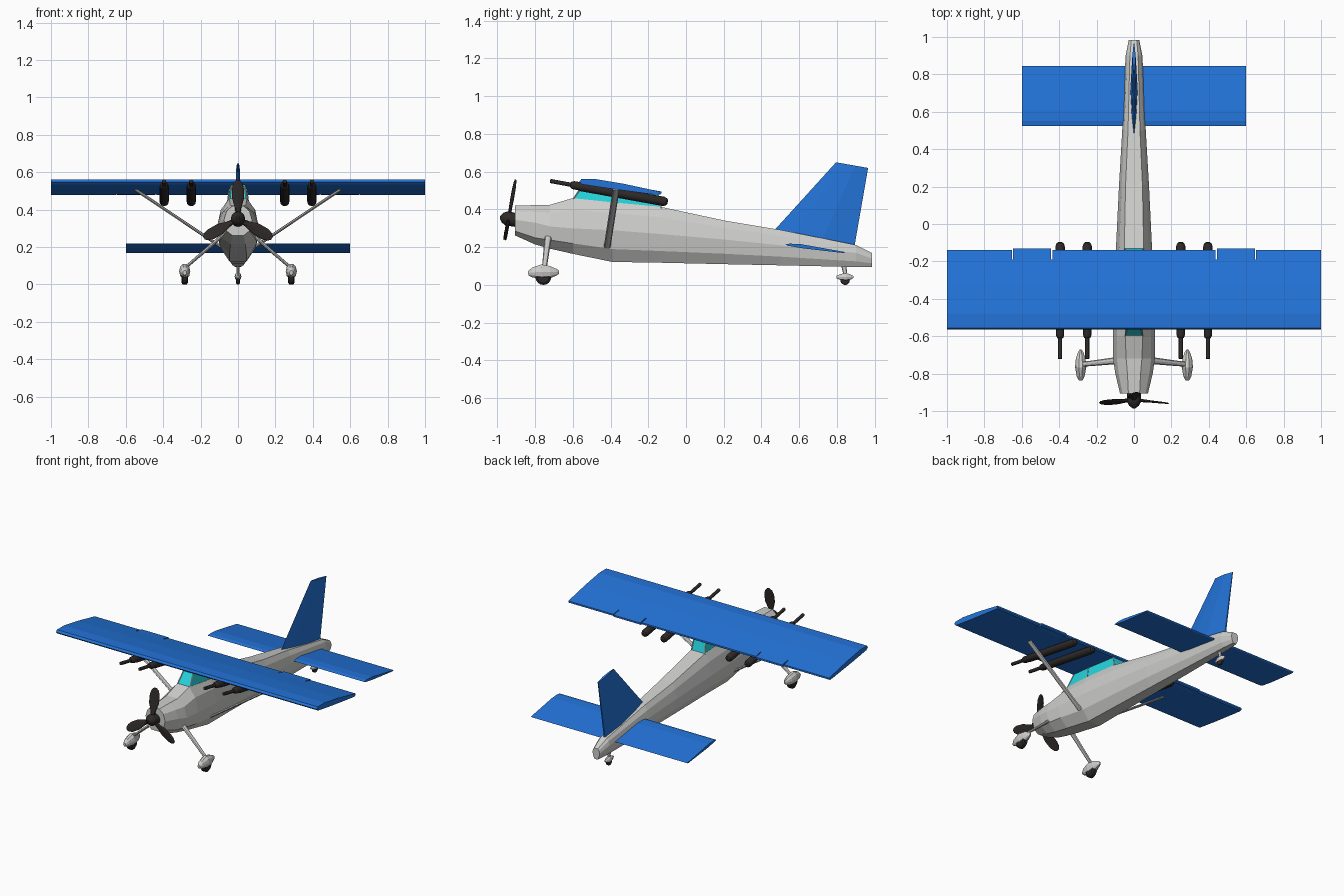
import bpy, bmesh, math
from mathutils import Vector, Matrix

if "Cube" in bpy.data.objects:
    bpy.data.objects.remove(bpy.data.objects["Cube"])


def material(name, rgb):
    m = bpy.data.materials.new(name)
    m.diffuse_color = (*rgb, 1)
    m.use_nodes = True
    m.node_tree.nodes["Principled BSDF"].inputs["Base Color"].default_value = m.diffuse_color
    return m


GREY = material("light_grey", (0.62, 0.62, 0.61))
BLUE = material("blue", (0.017, 0.175, 0.70))
CYAN = material("cyan_glass", (0.02, 0.68, 0.75))
DARK = material("dark_brown_grey", (0.027, 0.022, 0.021))


def loft(name, rings, mat, smooth=False):
    """Skin equal-sized rings of points and cap both ends."""
    bm = bmesh.new()
    vs = [[bm.verts.new(p) for p in r] for r in rings]
    n = len(vs[0])
    for a, b in zip(vs, vs[1:]):
        for i in range(n):
            j = (i + 1) % n
            bm.faces.new((a[i], a[j], b[j], b[i]))
    bm.faces.new(vs[0])
    bm.faces.new(vs[-1])
    bmesh.ops.recalc_face_normals(bm, faces=bm.faces)
    me = bpy.data.meshes.new(name)
    bm.to_mesh(me)
    bm.free()
    me.materials.append(mat)
    ob = bpy.data.objects.new(name, me)
    bpy.context.collection.objects.link(ob)
    if smooth:
        bpy.ops.object.select_all(action='DESELECT')
        ob.select_set(True)
        bpy.context.view_layer.objects.active = ob
        bpy.ops.object.shade_smooth_by_angle(angle=math.radians(35))
    return ob


def spine(name, stations, hint, mat, n=10, smooth=False):
    """Elliptical tube: stations are (point, radius along hint, other radius)."""
    axis = (Vector(stations[-1][0]) - Vector(stations[0][0])).normalized()
    u = Vector(hint)
    u = (u - axis * u.dot(axis)).normalized()
    v = axis.cross(u)
    rings = []
    for p, ru, rv in stations:
        rings.append([Vector(p) + u * ru * math.cos(t) + v * rv * math.sin(t)
                      for t in (2 * math.pi * k / n for k in range(n))])
    return loft(name, rings, mat, smooth)


def span(name, profile, x0, x1, mat):
    """Extrude a (y, z) profile along x."""
    return loft(name, [[(x, y, z) for y, z in profile] for x in (x0, x1)], mat)


# Fuselage: y, top z/w, middle z/w, chine z/w, keel z/w
body = [
    (-.905, .420, .030, .345, .075, .285, .060, .262, .030),
    (-.80, .423, .035, .330, .100, .250, .088, .215, .040),
    (-.72, .425, .042, .310, .112, .238, .097, .192, .042),
    (-.60, .460, .047, .300, .112, .220, .100, .165, .045),
    (-.39, .438, .058, .290, .107, .190, .090, .122, .045),
    (-.14, .415, .052, .270, .097, .180, .080, .118, .040),
    (.21, .340, .045, .240, .080, .165, .070, .110, .035),
    (.50, .292, .032, .210, .063, .150, .055, .104, .030),
    (.90, .212, .022, .170, .045, .125, .038, .095, .020),
    (.985, .170, .014, .140, .028, .115, .022, .094, .012)]
rings = []
for y, zt, wt, zm, wm, zc, wc, zb, wb in body:
    half = [(wt, zt), (wm * .82, zm + .62 * (zt - zm)), (wm, zm), (wc, zc), (wb, zb)]
    rings.append([(x, y, z) for x, z in half] + [(-x, y, z) for x, z in reversed(half)])
loft("fuselage", rings, GREY)

# Cabin glass with thin posts
low = [(.047, -.60, .452), (.056, -.39, .432), (.052, -.13, .405)]
top = [(.036, -.545, .532), (.045, -.39, .515), (.045, -.15, .483)]


def both(pts):
    return pts + [(-x, y, z) for x, y, z in reversed(pts)]


loft("cabin_glass", [both(low), both(top)], CYAN)
for a, b in zip(both(low), both(top)):
    spine("cabin_post", [(a, .004, .004), (b, .004, .004)], (1, 0, 0), GREY, 6)

# Main wing: front part, then trailing edge pieces with slots around the flaps
span("main_wing", [(-.565, .547), (-.555, .561), (-.48, .561), (-.33, .536), (-.19, .506),
                   (-.19, .482), (-.40, .510), (-.55, .533)], -1, 1, BLUE)
for s in (-1, 1):
    for nm, x0, x1, te in (("wing_tip_edge", .653, 1, -.14), ("flap", .443, .647, -.13)):
        span(nm, [(-.19, .506), (te, .495), (te, .484), (te - .01, .478), (-.19, .482)],
             s * x0, s * x1, BLUE)
span("wing_center_edge", [(-.19, .506), (-.14, .495), (-.14, .484), (-.15, .478), (-.19, .482)],
     -.437, .437, BLUE)

# Tailplane
span("tailplane", [(.525, .214), (.55, .219), (.61, .216), (.845, .174),
                   (.835, .169), (.62, .194), (.54, .208)], -.6, .6, BLUE)


# Tail fin
def fin_ring(y0, z0, y1, z1, t):
    def at(f, w):
        return (w, y0 + f * (y1 - y0), z0 + f * (z1 - z0))
    return [at(0, 0), at(.25, t * .6), at(.6, t), at(1, t * .25),
            at(1, -t * .25), at(.6, -t), at(.25, -t * .6)]


loft("tail_fin", [fin_ring(.45, .27, .89, .19, .02), fin_ring(.795, .65, .965, .62, .009)], BLUE)

# Propeller and spinner, tilted back like the wing
axis = Vector((0, -.985, .175)).normalized()
up = Vector((0, .175, .985)).normalized()
hub = Vector((0, -.94, .351))
spine("spinner", [(hub - axis * .05, .036, .036), (hub + axis * .01, .038, .038),
                  (hub + axis * .032, .026, .026), (hub + axis * .046, .008, .008)],
      (1, 0, 0), DARK, 12, True)
for k in range(3):
    d = Matrix.Rotation(math.radians(120 * k), 3, axis) @ up
    chord = Matrix.Rotation(math.radians(15), 3, d) @ axis.cross(d)
    spine("propeller_blade", [(hub + d * r, w, t) for r, w, t in
                              ((.02, .012, .010), (.06, .018, .008), (.11, .033, .006),
                               (.165, .033, .005), (.195, .024, .004), (.21, .010, .003))],
          chord, DARK, 8)

for s in (-1, 1):
    # Wing strut
    spine("wing_strut", [((s * .09, -.418, .20), .018, .008), ((s * .55, -.37, .508), .018, .008)],
          (0, 1, 0), GREY, 8)
    # Gun pods under the wing
    for x in (.25, .395):
        prof = [(-.72, .011), (-.612, .011), (-.608, .017), (-.595, .022), (-.565, .022),
                (-.555, .025), (-.12, .025), (-.104, .020), (-.097, .010)]
        spine("gun_pod", [((s * x, y, .551 - .18 * (y + .72)), r, r) for y, r in prof],
              (1, 0, 0), DARK, 12, True)
    # Main landing gear
    spine("gear_leg", [((s * .09, -.73, .255), .019, .010), ((s * .275, -.75, .095), .013, .008)],
          (0, 1, 0), GREY, 8)
    spine("wheel_fairing", [((s * .285, y, z), w, h) for y, z, w, h in
                            ((-.836, .062, .010, .012), (-.815, .066, .021, .027),
                             (-.765, .070, .030, .041), (-.72, .068, .026, .034),
                             (-.685, .068, .014, .018), (-.672, .068, .005, .008))],
          (1, 0, 0), GREY, 10)
    spine("main_wheel", [((s * .285 + x, -.756, .042), r, r) for x, r in
                         ((-.018, .032), (-.011, .042), (.011, .042), (.018, .032))],
          (0, 1, 0), DARK, 16)

# Tail wheel
spine("tail_gear_leg", [((0, .835, .11), .014, .008), ((0, .845, .05), .010, .008)],
      (0, 1, 0), GREY, 8)
spine("tail_wheel_fairing", [((0, y, .042), w, h) for y, w, h in
                             ((.797, .005, .007), (.82, .014, .017), (.85, .018, .022),
                              (.875, .011, .013), (.888, .004, .005))], (1, 0, 0), GREY, 10)
spine("tail_wheel", [((x, .843, .025), r, r) for x, r in
                     ((-.010, .019), (-.006, .025), (.006, .025), (.010, .019))],
      (0, 1, 0), DARK, 14)
